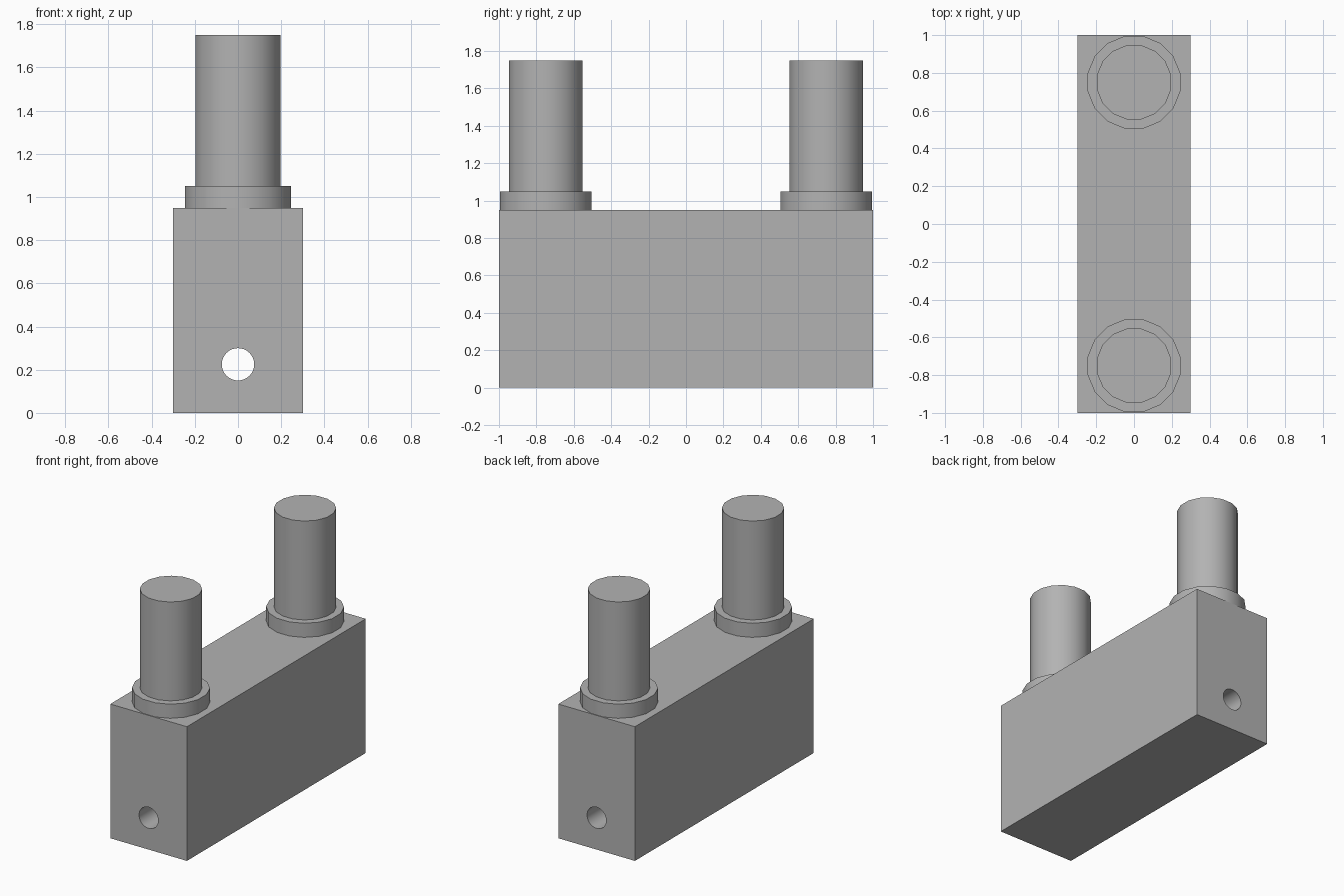
import bpy, math

cube = bpy.data.objects.get("Cube")
if cube:
    bpy.data.objects.remove(cube, do_unlink=True)

grey = bpy.data.materials.new("plain_grey")
grey.use_nodes = True
colour = (0.45, 0.45, 0.45, 1)
grey.diffuse_color = colour
grey.node_tree.nodes["Principled BSDF"].inputs["Base Color"].default_value = colour


def cylinder(name, radius, depth, location, sides, rotation=(0, 0, 0)):
    bpy.ops.mesh.primitive_cylinder_add(vertices=sides, radius=radius, depth=depth,
                                        location=location, rotation=rotation)
    obj = bpy.context.object
    obj.name = name
    obj.data.materials.append(grey)
    bpy.ops.object.shade_smooth_by_angle(angle=math.radians(30))
    return obj


# Block body
bpy.ops.mesh.primitive_cube_add(size=1, location=(0, 0, 0.475))
body = bpy.context.object
body.name = "body_block"
body.scale = (0.6, 2, 0.95)
bpy.ops.object.transform_apply(location=False, rotation=False, scale=True)
body.data.materials.append(grey)

# Lengthwise bore through the block
cutter = cylinder("bore_cutter", 0.075, 2.4, (0, 0, 0.225), 32, (math.pi / 2, 0, 0))
cutter.hide_render = True
bore = body.modifiers.new("bore", 'BOOLEAN')
bore.operation = 'DIFFERENCE'
bore.solver = 'EXACT'
bore.object = cutter
bpy.context.view_layer.objects.active = body
bpy.ops.object.modifier_apply(modifier=bore.name)
bpy.data.objects.remove(cutter, do_unlink=True)

# Collared posts at both ends
for end, y in (("front", -0.75), ("back", 0.75)):
    turn = (0, 0, math.pi / 16)
    cylinder(end + "_collar", 0.25, 0.1, (0, y, 1.0), 16, turn)
    cylinder(end + "_post", 0.2, 0.7, (0, y, 1.4), 16, turn)
